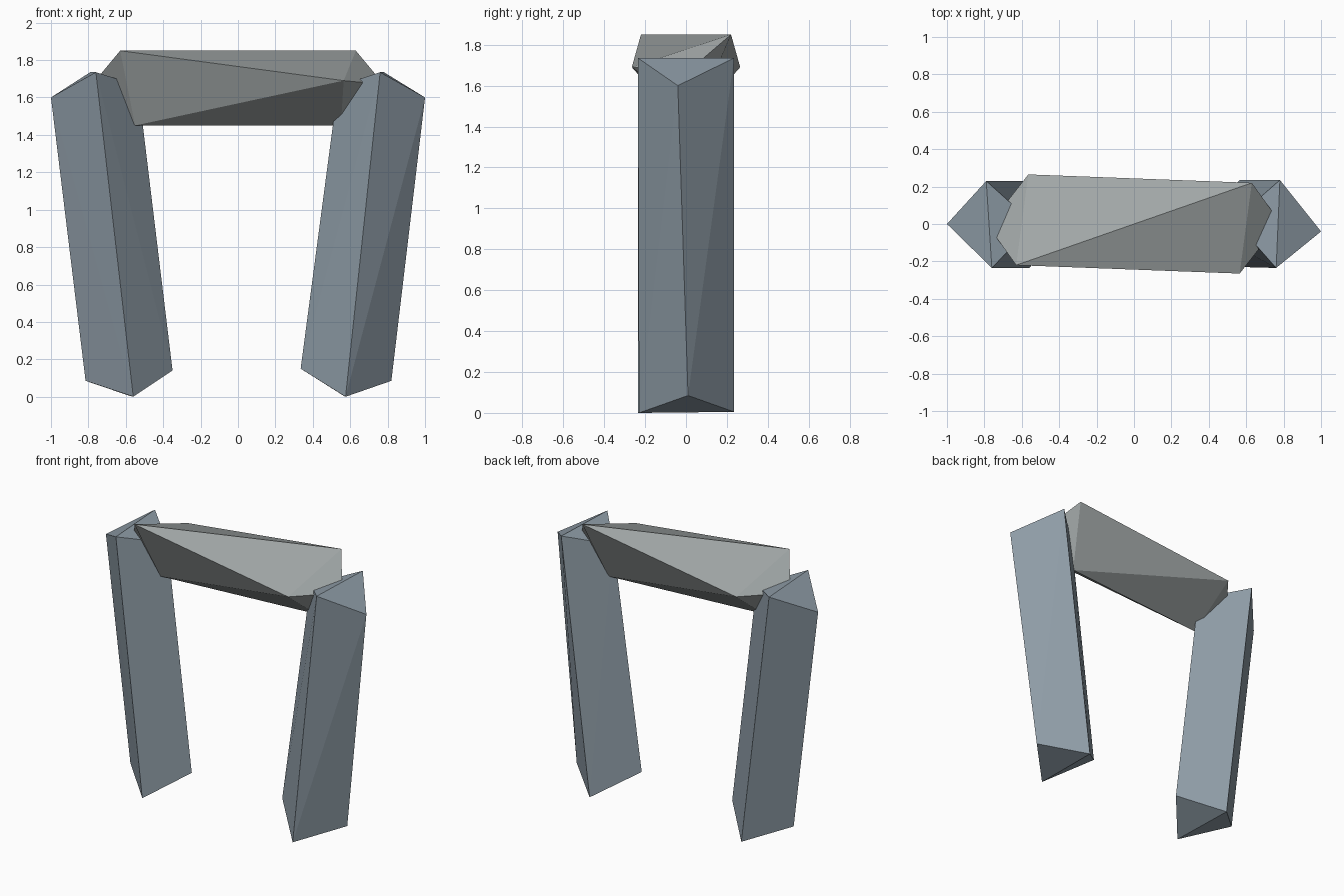
import bpy
import bmesh

if "Cube" in bpy.data.objects:
    bpy.data.objects.remove(bpy.data.objects["Cube"])


def material(name, rgb):
    mat = bpy.data.materials.new(name)
    mat.diffuse_color = (*rgb, 1)
    mat.use_nodes = True
    mat.node_tree.nodes["Principled BSDF"].inputs["Base Color"].default_value = mat.diffuse_color
    return mat


def hewn_stone(name, corners, mat):
    """Flat-faced stone block spanned by its corner points."""
    bm = bmesh.new()
    for c in corners:
        bm.verts.new(c)
    bmesh.ops.convex_hull(bm, input=bm.verts[:])
    bmesh.ops.recalc_face_normals(bm, faces=bm.faces[:])
    mesh = bpy.data.meshes.new(name)
    bm.to_mesh(mesh)
    bm.free()
    mesh.materials.append(mat)
    obj = bpy.data.objects.new(name, mesh)
    bpy.context.collection.objects.link(obj)
    return obj


blue_stone = material("blue_stone", (0.27, 0.33, 0.38))
grey_stone = material("grey_stone", (0.36, 0.39, 0.39))

# Leaning four-sided pillars: outer, front, inner, back corners at each end
hewn_stone("left_pillar", [
    (-0.815, 0.0, 0.085), (-0.56, -0.235, 0.0), (-0.35, 0.0, 0.14), (-0.58, 0.23, 0.005),
    (-1.0, 0.0, 1.60), (-0.76, -0.235, 1.735), (-0.535, 0.0, 1.665), (-0.79, 0.23, 1.735),
], blue_stone)
hewn_stone("right_pillar", [
    (0.82, 0.01, 0.085), (0.575, -0.23, 0.0), (0.335, 0.0, 0.15), (0.565, 0.235, 0.005),
    (1.0, -0.04, 1.60), (0.76, -0.235, 1.735), (0.535, 0.02, 1.66), (0.78, 0.235, 1.735),
], blue_stone)

# Twisted lintel: a triangle and a tip at one end, turned half round for the other
end = [(0.63, 0.22, 1.85), (0.565, -0.265, 1.69), (0.55, 0.05, 1.45), (0.78, 0.01, 1.67)]
hewn_stone("lintel", end + [(-x, -y, z) for x, y, z in end], grey_stone)
